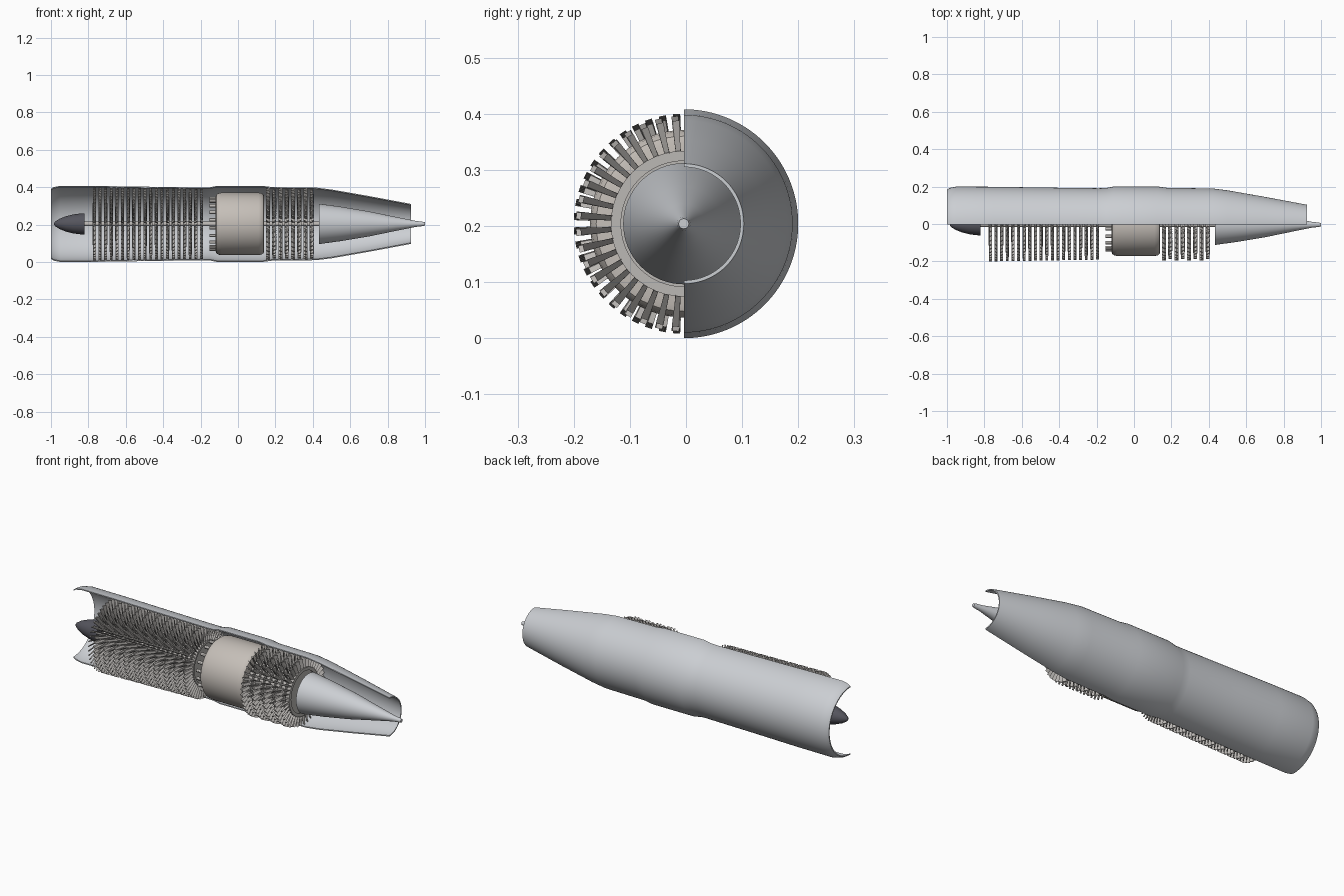
import bpy, bmesh
from math import sin, cos, pi, radians

if "Cube" in bpy.data.objects:
    bpy.data.objects.remove(bpy.data.objects["Cube"])

CY, CZ = -0.004, 0.204   # engine axis runs along x through this point


def material(name, c):
    m = bpy.data.materials.new(name)
    m.diffuse_color = (*c, 1)
    m.use_nodes = True
    m.node_tree.nodes["Principled BSDF"].inputs["Base Color"].default_value = m.diffuse_color
    return m


SHELL = material("shell_grey", (0.60, 0.62, 0.65))
DARK = material("dark_grey", (0.09, 0.09, 0.11))
WARM = material("warm_grey", (0.56, 0.52, 0.48))
STEEL = material("steel", (0.50, 0.48, 0.46))


def finish(name, bm, mat, smooth=True):
    bmesh.ops.recalc_face_normals(bm, faces=bm.faces)
    me = bpy.data.meshes.new(name)
    bm.to_mesh(me)
    bm.free()
    ob = bpy.data.objects.new(name, me)
    bpy.context.collection.objects.link(ob)
    me.materials.append(mat)
    if smooth:
        bpy.ops.object.select_all(action='DESELECT')
        ob.select_set(True)
        bpy.context.view_layer.objects.active = ob
        bpy.ops.object.shade_smooth_by_angle(angle=radians(30))
    return ob


def lathe(bm, prof, n=64, half=False, closed=False):
    """Turn an (x, radius) profile around the axis; half keeps only the +y side."""
    span = pi if half else 2 * pi
    rings = []
    for i in range(n + 1 if half else n):
        a = span * i / n
        rings.append([bm.verts.new((x, CY + r * sin(a), CZ + r * cos(a))) for x, r in prof])
    m = len(prof)
    for i in range(n):
        A, B = rings[i], rings[(i + 1) % len(rings)]
        for j in range(m if closed else m - 1):
            k = (j + 1) % m
            bm.faces.new((A[j], A[k], B[k], B[j]))
    if half:
        bm.faces.new(rings[0])
        bm.faces.new(rings[-1])
    elif not closed:
        bm.faces.new([r[0] for r in rings])
        bm.faces.new([r[-1] for r in rings])


def turned(name, prof, mat, **kw):
    bm = bmesh.new()
    lathe(bm, prof, **kw)
    return finish(name, bm, mat)


def blade_row(name, x, hub, tip, n, chord, stagger, rim):
    """Disc with n twisted blades around it."""
    bm = bmesh.new()
    w = chord * 0.5
    lathe(bm, [(x - w, hub - rim), (x - w, hub), (x + w, hub), (x + w, hub - rim),
               (x + w * .4, hub - rim), (x + w * .4, 0.012),
               (x - w * .4, 0.012), (x - w * .4, hub - rim)], n=48, closed=True)
    section = [(-.5, 0), (-.1, .13), (.5, 0), (-.1, -.10)]
    for i in range(n):
        a = 2 * pi * (i + .5) / n
        loops = []
        for r, tw in ((hub - .002, stagger * .6), (tip, stagger)):
            loop = []
            for u, v in section:
                u, v = u * chord * 1.1, v * chord * 1.6
                dx, t = u * cos(tw) - v * sin(tw), u * sin(tw) + v * cos(tw)
                loop.append(bm.verts.new((x + dx, CY - r * sin(a) + t * cos(a),
                                          CZ + r * cos(a) + t * sin(a))))
            loops.append(loop)
        for j in range(4):
            k = (j + 1) % 4
            bm.faces.new((loops[0][j], loops[0][k], loops[1][k], loops[1][j]))
        bm.faces.new(loops[0])
        bm.faces.new(loops[1])
    return finish(name, bm, STEEL, smooth=False)


# Cut-away half casing
outer = [(-1, .188), (-.985, .197), (-.95, .204), (-.75, .203), (-.5, .199), (-.19, .195),
         (-.15, .196), (-.11, .204), (.13, .204), (.18, .197), (.42, .194), (.5, .184),
         (.7, .149), (.925, .107)]
inner = [(x, r - .006) for x, r in reversed(outer)]
turned("outer_casing", outer + inner, SHELL, half=True, closed=True)

# Intake spinner, shaft and exhaust cone
turned("nose_spinner", [(-.985, .002), (-.978, .012), (-.955, .027), (-.92, .041),
                        (-.88, .051), (-.84, .056), (-.82, .057)], DARK)
turned("main_shaft", [(-.83, .012), (.45, .012)], STEEL, n=24)
turned("exhaust_cone", [(.432, .108), (.55, .092), (.7, .067), (.85, .036),
                        (.95, .016), (.985, .012), (1, .009)], SHELL)

# Combustion chamber with rounded ends
turned("combustion_chamber", [(-.12, .11), (-.12, .145), (-.116, .156), (-.105, .164),
                              (-.09, .167), (.11, .167), (.126, .164), (.137, .156),
                              (.14, .145), (.14, .11)], WARM)

# Ring of fuel nozzles on the chamber front
bm = bmesh.new()
N = 20
for i in range(N):
    a = 2 * pi * (i + .5) / N
    cy, cz = CY + .137 * sin(a), CZ + .137 * cos(a)
    ends = [[bm.verts.new((x, cy + .009 * sin(b * pi / 6), cz + .009 * cos(b * pi / 6)))
             for b in range(12)] for x in (-.152, -.115)]
    for j in range(12):
        k = (j + 1) % 12
        bm.faces.new((ends[0][j], ends[0][k], ends[1][k], ends[1][j]))
    bm.faces.new(ends[0])
    bm.faces.new(ends[1])
finish("fuel_nozzles", bm, STEEL)

# Compressor: alternating rotor and stator rows
ROWS = 20
for i in range(ROWS):
    f = i / (ROWS - 1)
    blade_row(f"compressor_row_{i + 1}", -.768 + .573 * f, .075 + .045 * f, .196 - .009 * f,
              48, .018, radians(40 if i % 2 == 0 else -40), .012)

# Turbine: alternating rows with wider blades
for i in range(8):
    blade_row(f"turbine_row_{i + 1}", .160 + .0335 * i, .13, .192 if i % 2 == 0 else .184,
              40, .022, radians(-35 if i % 2 == 0 else 35), .018)
